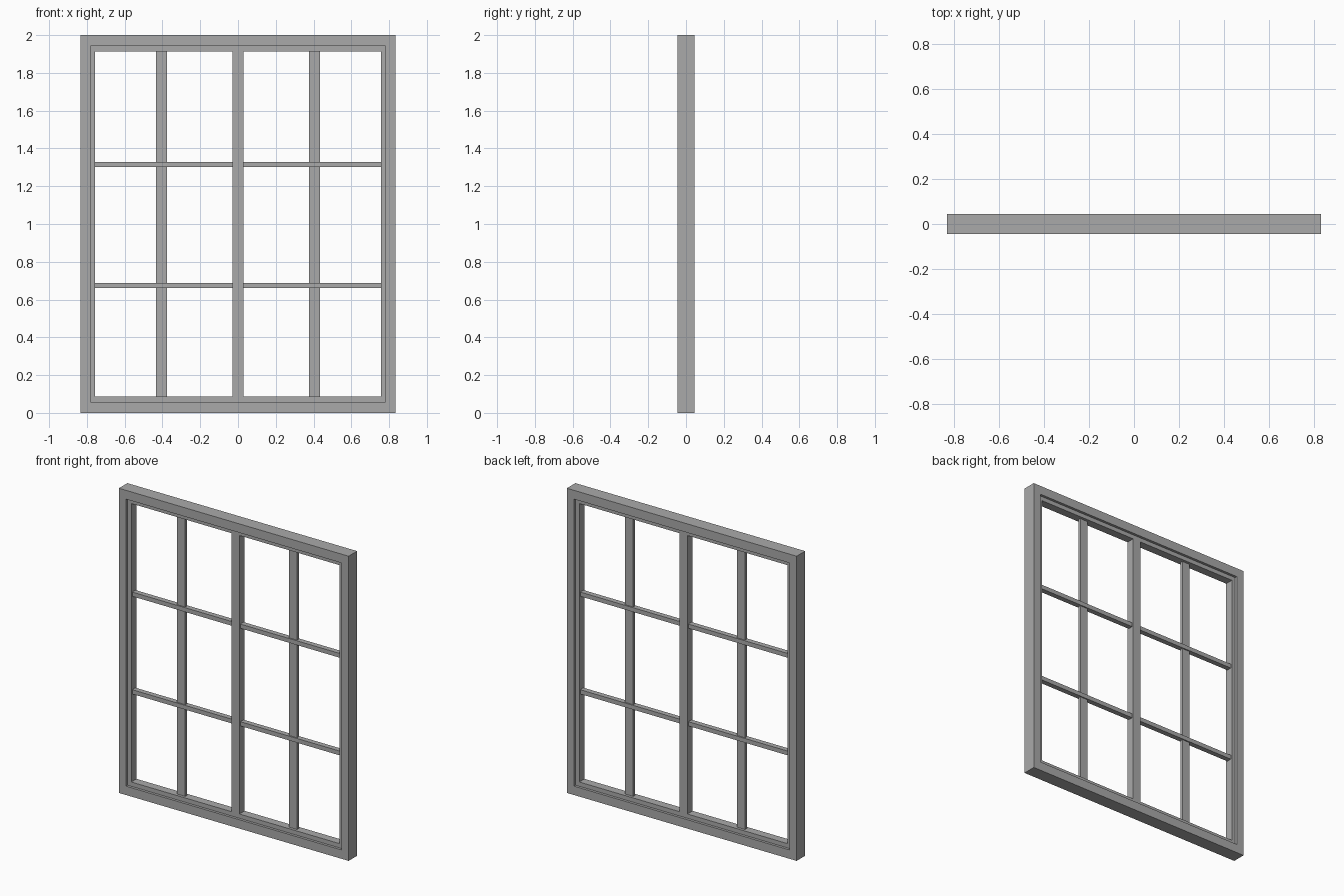
import bpy
import bmesh

old = bpy.data.objects.get("Cube")
if old:
    bpy.data.objects.remove(old, do_unlink=True)

grey = bpy.data.materials.new("window grey")
grey.use_nodes = True
colour = (0.4, 0.4, 0.4, 1)
grey.diffuse_color = colour
grey.node_tree.nodes["Principled BSDF"].inputs["Base Color"].default_value = colour


def finish(name, bm):
    bmesh.ops.recalc_face_normals(bm, faces=bm.faces)
    mesh = bpy.data.meshes.new(name)
    bm.to_mesh(mesh)
    bm.free()
    mesh.materials.append(grey)
    bpy.context.collection.objects.link(bpy.data.objects.new(name, mesh))


def bar(name, x0, x1, z0, z1, depth):
    bm = bmesh.new()
    bmesh.ops.create_cube(bm, size=1)
    for v in bm.verts:
        v.co = (x1 if v.co.x > 0 else x0,
                depth if v.co.y > 0 else -depth,
                z1 if v.co.z > 0 else z0)
    finish(name, bm)


def ring(name, outer, inner, depth):
    # Mitred rectangular surround; sizes are half width, bottom, top
    bm = bmesh.new()
    loops = []
    for (w, z0, z1), y in ((outer, -depth), (inner, -depth), (inner, depth), (outer, depth)):
        loops.append([bm.verts.new((x, y, z))
                      for x, z in ((-w, z0), (w, z0), (w, z1), (-w, z1))])
    for k in range(4):
        a, b = loops[k], loops[(k + 1) % 4]
        for i in range(4):
            j = (i + 1) % 4
            bm.faces.new((a[i], a[j], b[j], b[i]))
    finish(name, bm)


# Nested surrounds
rebate = (0.782, 0.058, 1.942)
opening = (0.756, 0.086, 1.914)
ring("outer_frame", (0.834, 0, 2), rebate, 0.044)
ring("inner_sash", rebate, opening, 0.027)

# Central mullion, flush with the sash
half, bottom, top = opening
bar("centre_mullion", -0.029, 0.029, bottom, top, 0.027)

# Thin uprights and crossing glazing bars on each side
for side, s in (("left", 1), ("right", -1)):
    x = s * 0.406
    bar(side + "_upright", x - 0.029, x + 0.029, bottom, top, 0.009)
    x0, x1 = sorted((s * 0.029, s * half))
    for level, z in (("lower", 0.674), ("upper", 1.315)):
        bar(side + "_" + level + "_glazing_bar", x0, x1, z - 0.014, z + 0.014, 0.017)
